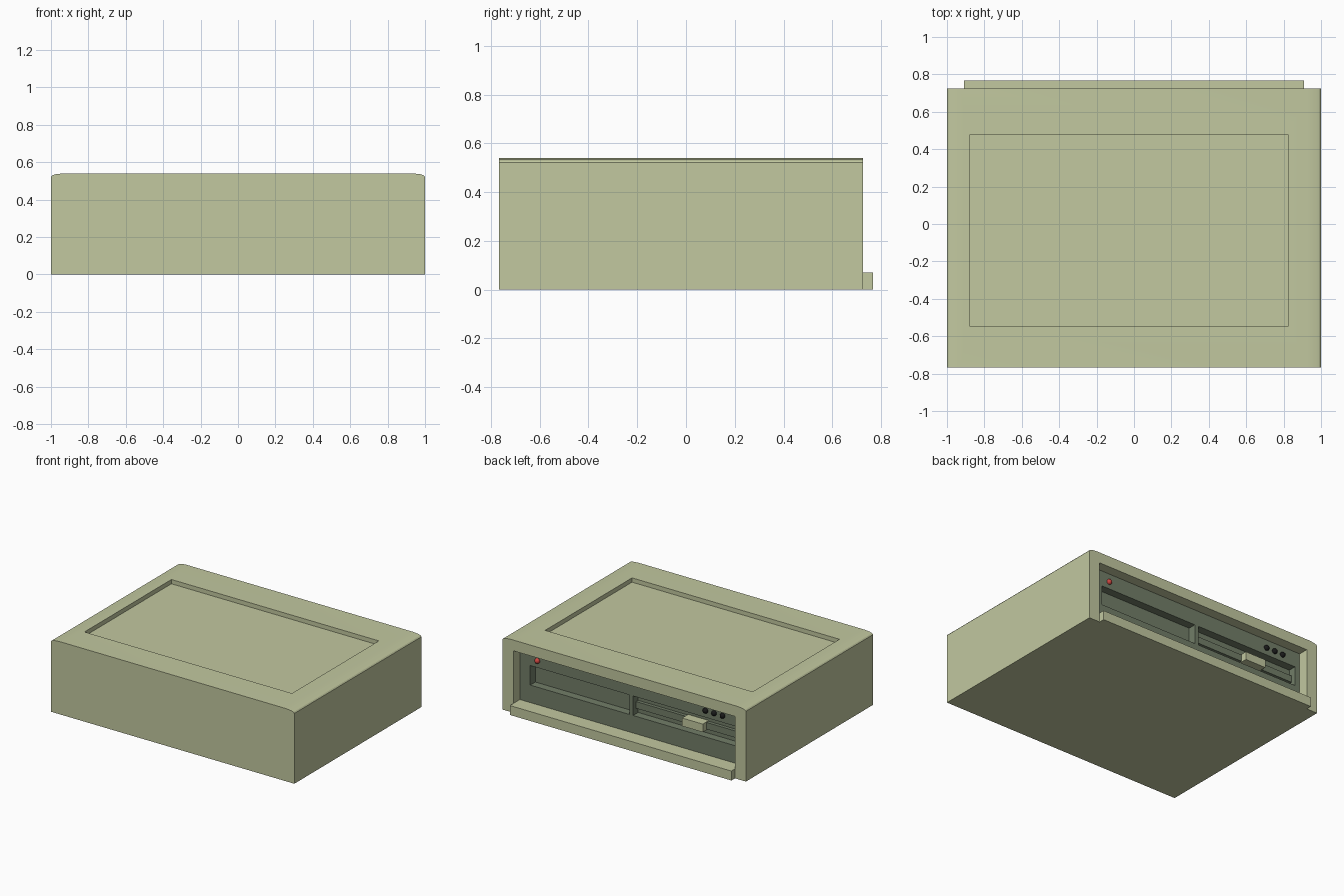
import bpy, bmesh
from math import radians

if "Cube" in bpy.data.objects:
    bpy.data.objects.remove(bpy.data.objects["Cube"])


def material(name, rgb):
    m = bpy.data.materials.new(name)
    m.diffuse_color = (*rgb, 1)
    m.use_nodes = True
    m.node_tree.nodes["Principled BSDF"].inputs["Base Color"].default_value = m.diffuse_color
    return m


CASE = material("case_green", (0.54, 0.58, 0.35))
DARK = material("panel_green", (0.17, 0.21, 0.14))
RED = material("lamp_red", (0.6, 0.06, 0.05))
BLACK = material("knob_black", (0.01, 0.01, 0.01))


def finish(bm, name, mat):
    bmesh.ops.recalc_face_normals(bm, faces=bm.faces[:])
    me = bpy.data.meshes.new(name)
    bm.to_mesh(me)
    bm.free()
    ob = bpy.data.objects.new(name, me)
    bpy.context.collection.objects.link(ob)
    if mat:
        me.materials.append(mat)
    return ob


def box(name, x, y, z, mat):
    bm = bmesh.new()
    bmesh.ops.create_cube(bm, size=1)
    for v in bm.verts:
        v.co = [r[0] if c < 0 else r[1] for c, r in zip(v.co, (x, y, z))]
    return finish(bm, name, mat)


def ball(name, loc, r, mat):
    bm = bmesh.new()
    bmesh.ops.create_uvsphere(bm, u_segments=16, v_segments=10, radius=r)
    ob = finish(bm, name, mat)
    ob.location = loc
    smooth(ob)
    return ob


def smooth(ob):
    bpy.ops.object.select_all(action='DESELECT')
    bpy.context.view_layer.objects.active = ob
    ob.select_set(True)
    bpy.ops.object.shade_smooth_by_angle(angle=radians(30))


def cut(ob, x, y, z):
    # carve a box-shaped pocket, then discard the cutter
    cutter = box("cutter", x, y, z, None)
    cutter.hide_render = True
    mod = ob.modifiers.new("pocket", 'BOOLEAN')
    mod.operation, mod.solver, mod.object = 'DIFFERENCE', 'EXACT', cutter
    bpy.context.view_layer.objects.active = ob
    bpy.ops.object.modifier_apply(modifier=mod.name)
    bpy.data.objects.remove(cutter)


# Case: front profile with softly rounded top corners, extruded along y
half = [(1, 0), (1, 0.522), (0.993, 0.53), (0.975, 0.536), (0.93, 0.54)]
profile = half + [(-x, z) for x, z in reversed(half)]
bm = bmesh.new()
face = bm.faces.new([bm.verts.new((x, -0.767, z)) for x, z in profile])
ext = bmesh.ops.extrude_face_region(bm, geom=[face])
bmesh.ops.translate(bm, vec=(0, 1.492, 0),
                    verts=[v for v in ext["geom"] if isinstance(v, bmesh.types.BMVert)])
case = finish(bm, "case", CASE)
cut(case, (-0.88, 0.825), (-0.545, 0.475), (0.508, 0.7))   # shallow tray in the lid
cut(case, (-0.91, 0.91), (0.57, 0.9), (0.07, 0.46))        # opening at the back
smooth(case)

# Ledge along the bottom of the opening
box("ledge", (-0.91, 0.91), (0.72, 0.767), (0, 0.07), CASE)

# Panel set into the opening, with two drive bays
panel = box("drive_panel", (-0.91, 0.91), (0.57, 0.65), (0.07, 0.46), DARK)
for x in ((0.01, 0.825), (-0.87, -0.02)):
    cut(panel, x, (0.59, 0.8), (0.20, 0.345))

# Drive bar and latch in the second bay
box("drive_bar", (-0.87, -0.02), (0.585, 0.615), (0.24, 0.29), DARK)
box("drive_latch", (-0.60, -0.43), (0.585, 0.66), (0.235, 0.295), CASE)

# Lamp and knobs
ball("power_lamp", (0.765, 0.652, 0.397), 0.02, RED)
for i, x in enumerate((-0.617, -0.688, -0.758)):
    ball(f"knob_{i + 1}", (x, 0.652, 0.397), 0.02, BLACK)
